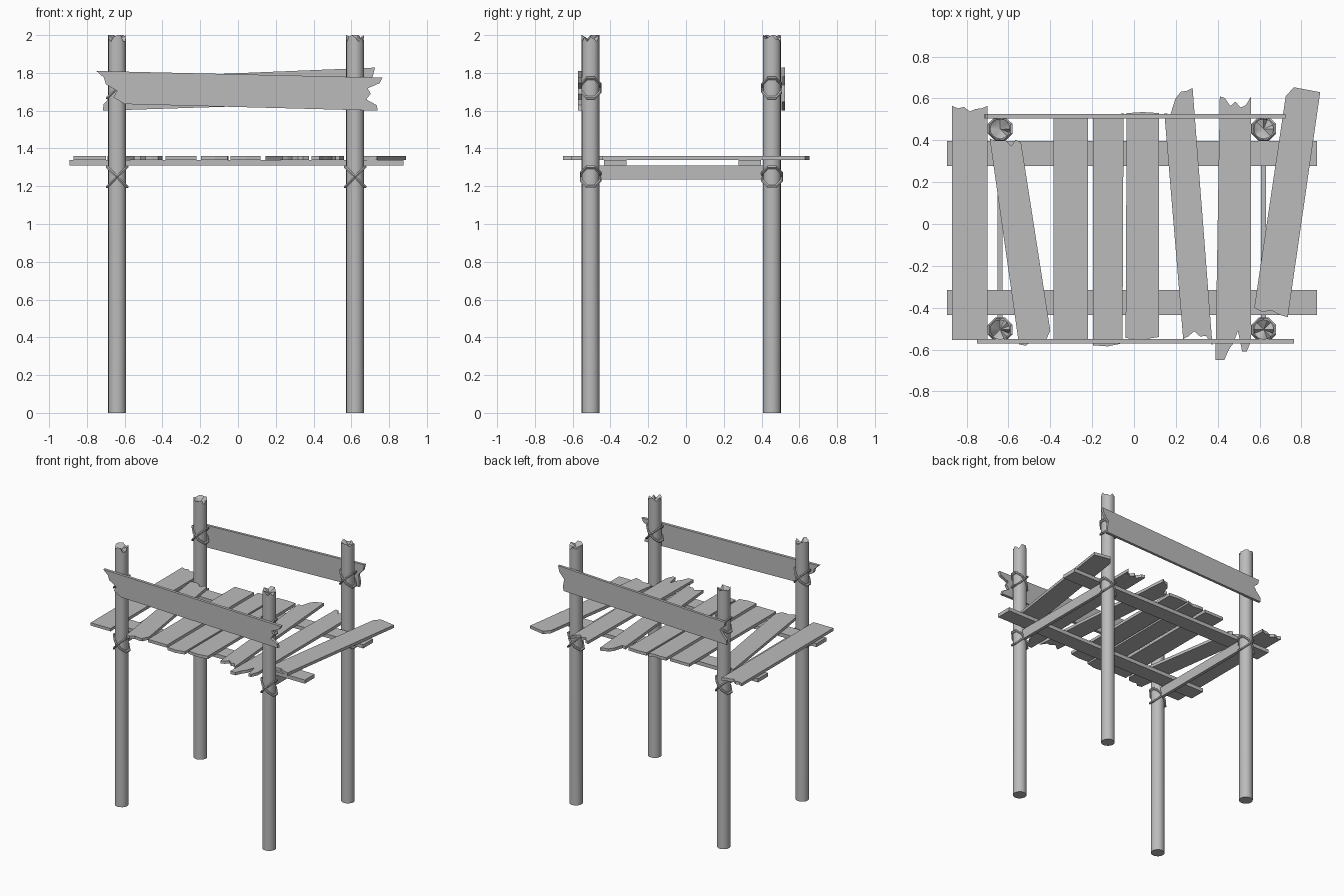
import bpy, bmesh, math, random
from mathutils import Vector, Matrix

random.seed(4)
cube = bpy.data.objects.get("Cube")
if cube:
    bpy.data.objects.remove(cube, do_unlink=True)

grey = bpy.data.materials.new("weathered_grey")
grey.use_nodes = True
grey.diffuse_color = (0.5, 0.5, 0.5, 1)
grey.node_tree.nodes["Principled BSDF"].inputs["Base Color"].default_value = grey.diffuse_color


def finish(name, bm, smooth=False):
    """Turn a bmesh into a named object in the scene."""
    bmesh.ops.recalc_face_normals(bm, faces=bm.faces[:])
    mesh = bpy.data.meshes.new(name)
    bm.to_mesh(mesh)
    bm.free()
    mesh.materials.append(grey)
    obj = bpy.data.objects.new(name, mesh)
    bpy.context.collection.objects.link(obj)
    if smooth:
        bpy.ops.object.select_all(action='DESELECT')
        obj.select_set(True)
        bpy.context.view_layer.objects.active = obj
        bpy.ops.object.shade_smooth_by_angle(angle=math.radians(40))
    return obj


def broken_end(start, end, outward, jag):
    """Points across a plank end, pushed in or out by the jag depths."""
    last = len(jag) - 1
    return [start.lerp(end, i / last) + outward * depth for i, depth in enumerate(jag)]


def plank(name, corners, jag_a, jag_b, level, thick, upright=False):
    """Flat board: corners run across end A, then back across end B."""
    a1, a2, b1, b2 = [Vector(c) for c in corners]
    outward = (a1 + a2 - b1 - b2).normalized()
    outline = broken_end(a1, a2, outward, jag_a) + broken_end(b1, b2, -outward, jag_b)
    bm = bmesh.new()
    place = (lambda p: (p.x, level, p.y)) if upright else (lambda p: (p.x, p.y, level))
    face = bm.faces.new([bm.verts.new(place(p)) for p in outline])
    extruded = bmesh.ops.extrude_face_region(bm, geom=[face])["geom"]
    shift = Vector((0, thick, 0)) if upright else Vector((0, 0, thick))
    bmesh.ops.translate(bm, vec=shift, verts=[g for g in extruded if isinstance(g, bmesh.types.BMVert)])
    return finish(name, bm)


def box(name, low, high):
    low, high = Vector(low), Vector(high)
    bm = bmesh.new()
    bmesh.ops.create_cube(bm, size=1, matrix=Matrix.Translation((low + high) / 2)
                          @ Matrix.Diagonal(high - low).to_4x4())
    return finish(name, bm)


def post(name, x, y, radius=0.048, sides=16):
    """Round pole with a splintered, slightly hollow top."""
    bm = bmesh.new()
    ring = [Vector((math.cos(a), math.sin(a), 0)) * radius
            for a in (math.tau * i / sides for i in range(sides))]
    centre = Vector((x, y, 0))
    bottom = [bm.verts.new(centre + p) for p in ring]
    top = [bm.verts.new(centre + p + Vector((0, 0, 2 - random.choice((0, 0, 0.01, 0.02, 0.035)))))
           for p in ring]
    hollow = bm.verts.new((x, y, 1.97))
    bm.faces.new(bottom)
    for i in range(sides):
        j = (i + 1) % sides
        bm.faces.new((bottom[i], bottom[j], top[j], top[i]))
        bm.faces.new((top[i], top[j], hollow))
    return finish(name, bm, smooth=True)


def rope_loop(name, x, y, z, tilt, radius=0.054, tube=0.008, segments=8, sides=6):
    """Eight-sided loop, stretched and tilted so that it wraps the post diagonally."""
    place = (Matrix.Translation((x, y, z)) @ Matrix.Rotation(tilt, 4, 'Y')
             @ Matrix.Diagonal((1.45, 1, 1, 1)))
    bm = bmesh.new()
    rings = []
    for i in range(segments):
        turn = math.tau * (i + 0.5) / segments
        ring = []
        for k in range(sides):
            a = math.tau * k / sides
            r = radius + tube * math.cos(a)
            ring.append(bm.verts.new(place @ Vector(
                (r * math.cos(turn), r * math.sin(turn), tube * math.sin(a)))))
        rings.append(ring)
    for i in range(segments):
        here, after = rings[i], rings[(i + 1) % segments]
        for k in range(sides):
            n = (k + 1) % sides
            bm.faces.new((here[k], after[k], after[n], here[n]))
    return finish(name, bm, smooth=True)


# Posts with crossed rope lashings at deck and rail height
for side, x in (("right", -0.64), ("left", 0.62)):
    for end, y in (("front", -0.505), ("back", 0.455)):
        post(f"{end}_{side}_post", x, y)
        for height, z in (("deck", 1.25), ("rail", 1.72)):
            for slant, tilt in (("rising", -1), ("falling", 1)):
                rope_loop(f"{end}_{side}_{height}_rope_{slant}", x, y, z, tilt * math.pi / 4)
    # Thin side beam joining the front and back posts
    box(f"{side}_side_beam", (x - 0.012, -0.5, 1.235), (x + 0.012, 0.45, 1.31))

# Long beams under the deck
for end, y in (("front", -0.375), ("back", 0.337)):
    box(f"{end}_deck_beam", (-0.893, y - 0.06, 1.31), (0.875, y + 0.06, 1.338))

# Deck planks: back left corner, back right, front right, front left
DECK, THICK = 1.338, 0.022
plank("deck_plank_a", [(-0.87, 0.55), (-0.7, 0.565), (-0.7, -0.555), (-0.87, -0.555)],
      [0.015, 0, 0.005, -0.02, -0.01, -0.01, 0], [0, 0], DECK, THICK)
plank("deck_plank_b", [(-0.69, 0.41), (-0.54, 0.39), (-0.4, -0.51), (-0.55, -0.575)],
      [0, -0.01, 0.01, 0, -0.025, 0.01, 0], [0, 0.04, 0.03, 0.01, 0.02, 0], DECK, THICK)
plank("deck_plank_c", [(-0.385, 0.51), (-0.22, 0.51), (-0.22, -0.55), (-0.385, -0.55)],
      [0, 0], [0, 0], DECK, THICK)
plank("deck_plank_d", [(-0.195, 0.52), (-0.05, 0.53), (-0.055, -0.57), (-0.195, -0.58)],
      [0, 0, -0.01, 0], [0, 0.01, 0], DECK, THICK)
plank("deck_plank_e", [(-0.035, 0.53), (0.12, 0.53), (0.12, -0.54), (-0.04, -0.545)],
      [0, 0.005, 0], [0, 0.01, 0], DECK, THICK)
plank("deck_plank_f", [(0.145, 0.53), (0.28, 0.65), (0.375, -0.58), (0.235, -0.55)],
      [0, -0.03, 0.02, 0.03, 0.01, 0], [0, -0.04, -0.03, -0.05, -0.02, 0], DECK, THICK)
plank("deck_plank_g", [(0.41, 0.6), (0.56, 0.61), (0.56, -0.56), (0.39, -0.56)],
      [0.01, 0, -0.04, -0.02, -0.05, -0.04, 0],
      [0, 0.05, 0.05, -0.05, 0.01, 0.04, 0.09, 0.09, 0.09], DECK, THICK)
plank("deck_plank_h", [(0.725, 0.61), (0.89, 0.63), (0.735, -0.445), (0.575, -0.4)],
      [0, 0.04, 0.03, 0.02, 0.01, 0], [0, 0, -0.01, 0.01, 0], DECK, THICK)

# Guard rails lashed to the outer faces of the posts
plank("front_rail", [(-0.6, 1.635), (-0.75, 1.81), (0.765, 1.775), (0.74, 1.6)],
      [0, 0.03, -0.02, 0.01, -0.01, 0], [0, -0.01, -0.07, -0.05, -0.07, -0.01, 0],
      -0.572, 0.022, upright=True)
plank("back_rail", [(-0.715, 1.6), (-0.7, 1.77), (0.725, 1.828), (0.68, 1.645)],
      [0, 0, -0.03, -0.05, -0.01, 0], [0, 0, -0.03, -0.01, 0],
      0.505, 0.02, upright=True)
